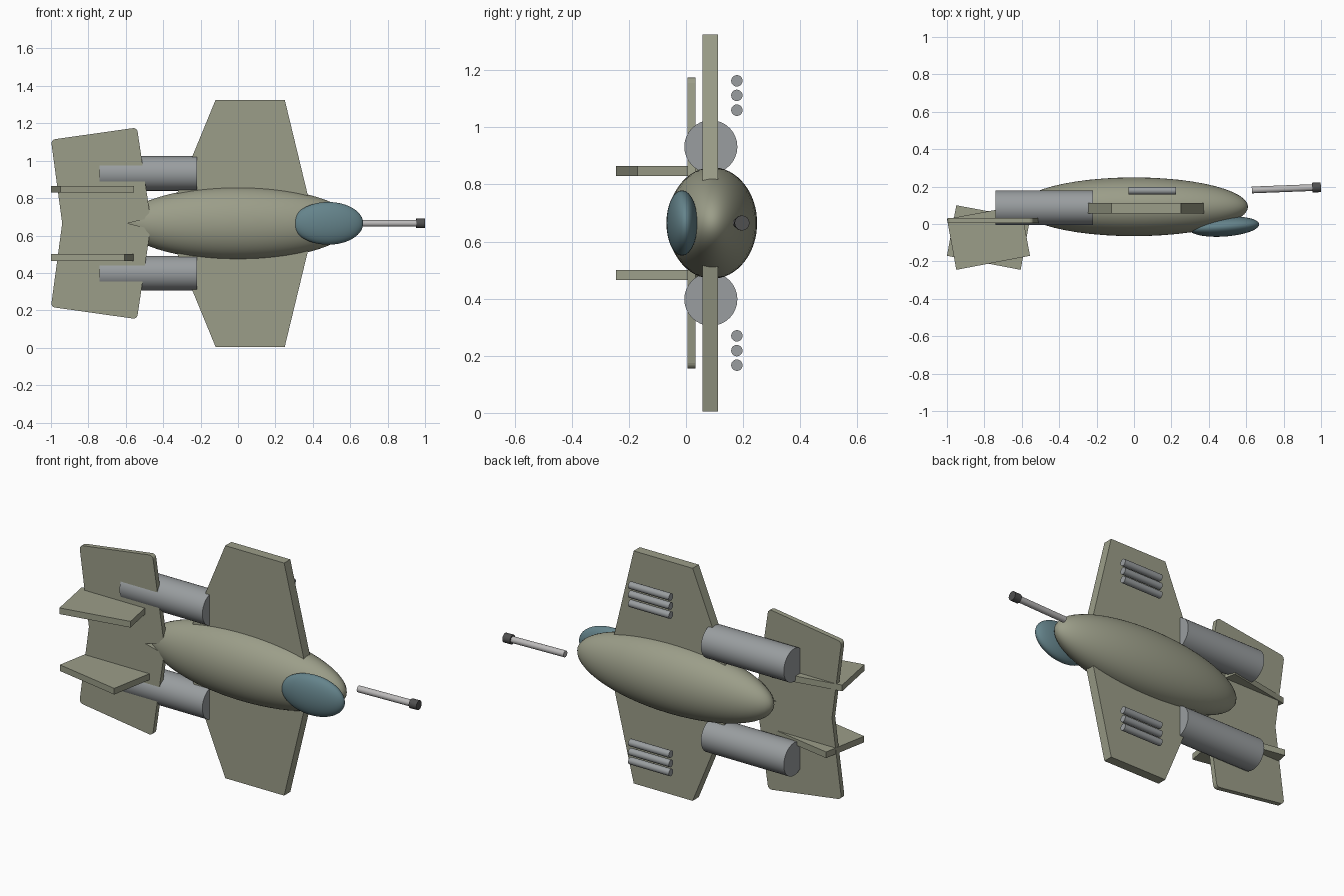
import bpy, bmesh, math
from mathutils import Vector

if "Cube" in bpy.data.objects:
    bpy.data.objects.remove(bpy.data.objects["Cube"])

MID = 0.665  # aircraft centreline height: left and right sides mirror about it


def mat(name, c):
    m = bpy.data.materials.new(name)
    m.diffuse_color = (*c, 1)
    m.use_nodes = True
    m.node_tree.nodes["Principled BSDF"].inputs["Base Color"].default_value = m.diffuse_color
    return m


GREEN = mat("olive_paint", (0.33, 0.34, 0.25))
GLASS = mat("canopy_glass", (0.13, 0.23, 0.26))
STEEL = mat("grey_metal", (0.32, 0.34, 0.35))
LIGHT = mat("light_metal", (0.50, 0.49, 0.49))
DARK = mat("dark_metal", (0.08, 0.08, 0.08))


def ellipsoid(name, loc, radii, m, tilt=0):
    bpy.ops.mesh.primitive_uv_sphere_add(segments=48, ring_count=32, radius=1,
                                         location=loc)
    o = bpy.context.object
    o.name = name
    # poles run along the length of the aircraft
    o.data.transform(Vector((0, 1, 0)).rotation_difference(Vector((0, 1, 0))).to_matrix().to_4x4())
    o.scale = radii
    o.rotation_euler.z = tilt
    o.data.materials.append(m)
    bpy.ops.object.shade_smooth()


def rod(name, a, b, r, m, sides=32):
    a, b = Vector(a), Vector(b)
    bpy.ops.mesh.primitive_cylinder_add(vertices=sides, radius=r,
                                        depth=(b - a).length, location=(a + b) / 2)
    o = bpy.context.object
    o.name = name
    o.rotation_euler = (b - a).to_track_quat('Z', 'Y').to_euler()
    o.data.materials.append(m)
    bpy.ops.object.shade_smooth_by_angle(angle=math.radians(35))


def plate(name, outline, offset, m, round_r=0):
    """Extrude a 3D outline by offset; optionally round its outer corners."""
    bm = bmesh.new()
    f = bm.faces.new([bm.verts.new(p) for p in outline])
    ext = bmesh.ops.extrude_face_region(bm, geom=[f])
    bmesh.ops.translate(bm, vec=offset,
                        verts=[v for v in ext['geom'] if isinstance(v, bmesh.types.BMVert)])
    if round_r:
        d = Vector(offset).normalized()
        edges = [e for e in bm.edges
                 if abs((e.verts[1].co - e.verts[0].co).normalized().dot(d)) > 0.99
                 and abs(e.verts[0].co.z - MID) > 0.4]
        bmesh.ops.bevel(bm, geom=edges, offset=round_r, segments=4,
                        profile=0.5, affect='EDGES')
    bmesh.ops.recalc_face_normals(bm, faces=bm.faces)
    me = bpy.data.meshes.new(name)
    bm.to_mesh(me)
    bm.free()
    me.materials.append(m)
    o = bpy.data.objects.new(name, me)
    bpy.context.collection.objects.link(o)


# Body and cockpit
ellipsoid("fuselage", (0, 0.092, MID), (0.61, 0.157, 0.195), GREEN)
ellipsoid("canopy", (0.482, -0.014, MID), (0.188, 0.053, 0.114), GLASS,
          math.radians(4))

# Parts on both sides of the body
for side, s in (("left", 1), ("right", -1)):
    wing = [(-0.12, 0.66), (0.25, 0.66), (0.40, 0.04), (-0.375, 0.04)]
    plate(side + "_wing", [(x, 0.057, MID + s * z) for x, z in wing],
          (0, 0.055, 0), GREEN)
    ze = MID + s * 0.267
    rod(side + "_engine", (-0.74, 0.087, ze), (-0.22, 0.087, ze), 0.093, STEEL)
    for i, z in enumerate((0.395, 0.447, 0.498)):
        zr = MID + s * z
        rod(f"{side}_rocket_{i + 1}", (-0.03, 0.178, zr), (0.225, 0.178, zr),
            0.02, STEEL, 20)
    # Tail fins lean in opposite directions
    fin = [(0.172, -0.245), (-0.222, -0.17), (-0.172, 0.1), (0.222, 0.027)]
    plate(side + "_tail_fin",
          [(-0.778 - s * x, y, MID + s * 0.165) for x, y in fin],
          (0, 0, s * 0.035), GREEN)

# Tailplane with a small notch at the front of its centreline
half = [(-0.468, 0.03), (-0.54, 0.512), (-1.0, 0.447)]
outline = ([(-0.59, 0)] + half + [(-0.94, 0)]
           + [(x, -z) for x, z in reversed(half)])
plate("tailplane", [(x, 0.005, MID + z) for x, z in outline],
      (0, 0.028, 0), GREEN, 0.022)

# Nose gun
rod("gun_barrel", (0.63, 0.182, MID), (0.965, 0.195, MID), 0.018, LIGHT, 24)
rod("gun_muzzle", (0.953, 0.1945, MID), (0.999, 0.1963, MID), 0.026, DARK, 24)
